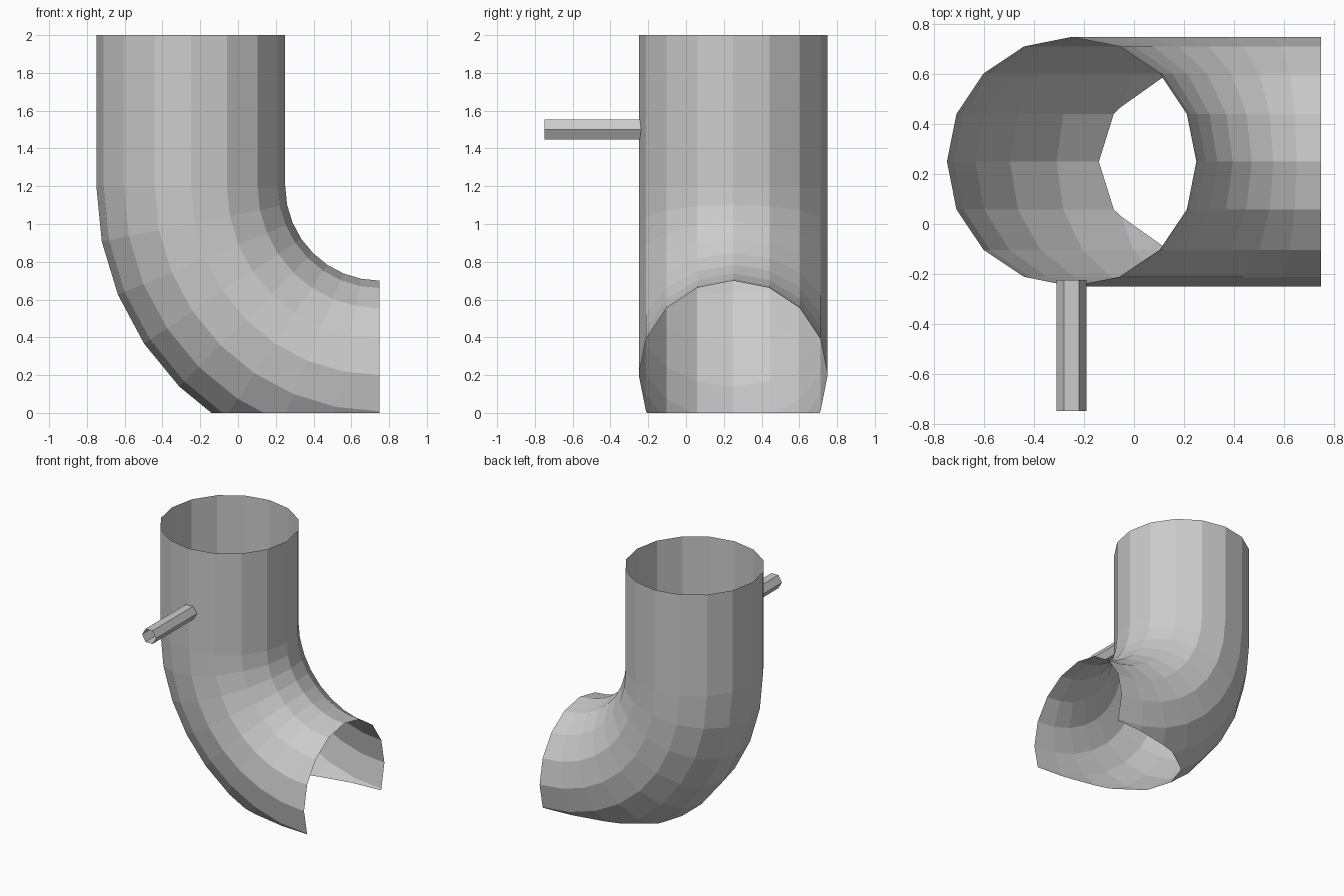
import bpy, bmesh
from math import sin, cos, pi

if "Cube" in bpy.data.objects:
    bpy.data.objects.remove(bpy.data.objects["Cube"])

grey = bpy.data.materials.new("light_grey")
grey.diffuse_color = (0.6, 0.6, 0.6, 1)
grey.use_nodes = True
grey.node_tree.nodes["Principled BSDF"].inputs["Base Color"].default_value = grey.diffuse_color


def tube(name, rings, clip_floor=False):
    """Open thin-walled tube skinned through a list of equal rings."""
    bm = bmesh.new()
    rows = [[bm.verts.new(p) for p in ring] for ring in rings]
    n = len(rows[0])
    for a, b in zip(rows, rows[1:]):
        for i in range(n):
            j = (i + 1) % n
            bm.faces.new((a[i], b[i], b[j], a[j]))
    if clip_floor:
        bmesh.ops.bisect_plane(bm, geom=bm.verts[:] + bm.edges[:] + bm.faces[:],
                               plane_co=(0, 0, 0), plane_no=(0, 0, -1),
                               clear_outer=True)
    mesh = bpy.data.meshes.new(name)
    bm.to_mesh(mesh)
    bm.free()
    mesh.materials.append(grey)
    obj = bpy.data.objects.new(name, mesh)
    bpy.context.collection.objects.link(obj)
    return obj


# Elbow pipe: straight upper length, then a quarter bend cut off at the floor
SIDES, BEND, RADIUS = 16, 8, 0.5
angles = [2 * pi * i / SIDES for i in range(SIDES)]


def bend_ring(t, lift=0.0):
    return [(0.75 - (1 - RADIUS * cos(a)) * cos(t),
             0.25 + RADIUS * sin(a),
             1.2 + lift - (1 - RADIUS * cos(a)) * sin(t)) for a in angles]


rings = [bend_ring(0, 0.8)] + [bend_ring(pi / 2 * k / BEND) for k in range(BEND + 1)]
tube("elbow_pipe", rings, clip_floor=True)

# Thin hexagonal side tube, open at the front
tube("side_tube", [[(-0.25 + 0.06 * cos(i * pi / 3), y, 1.5 + 0.06 * sin(i * pi / 3))
                    for i in range(6)] for y in (-0.225, -0.75)])
